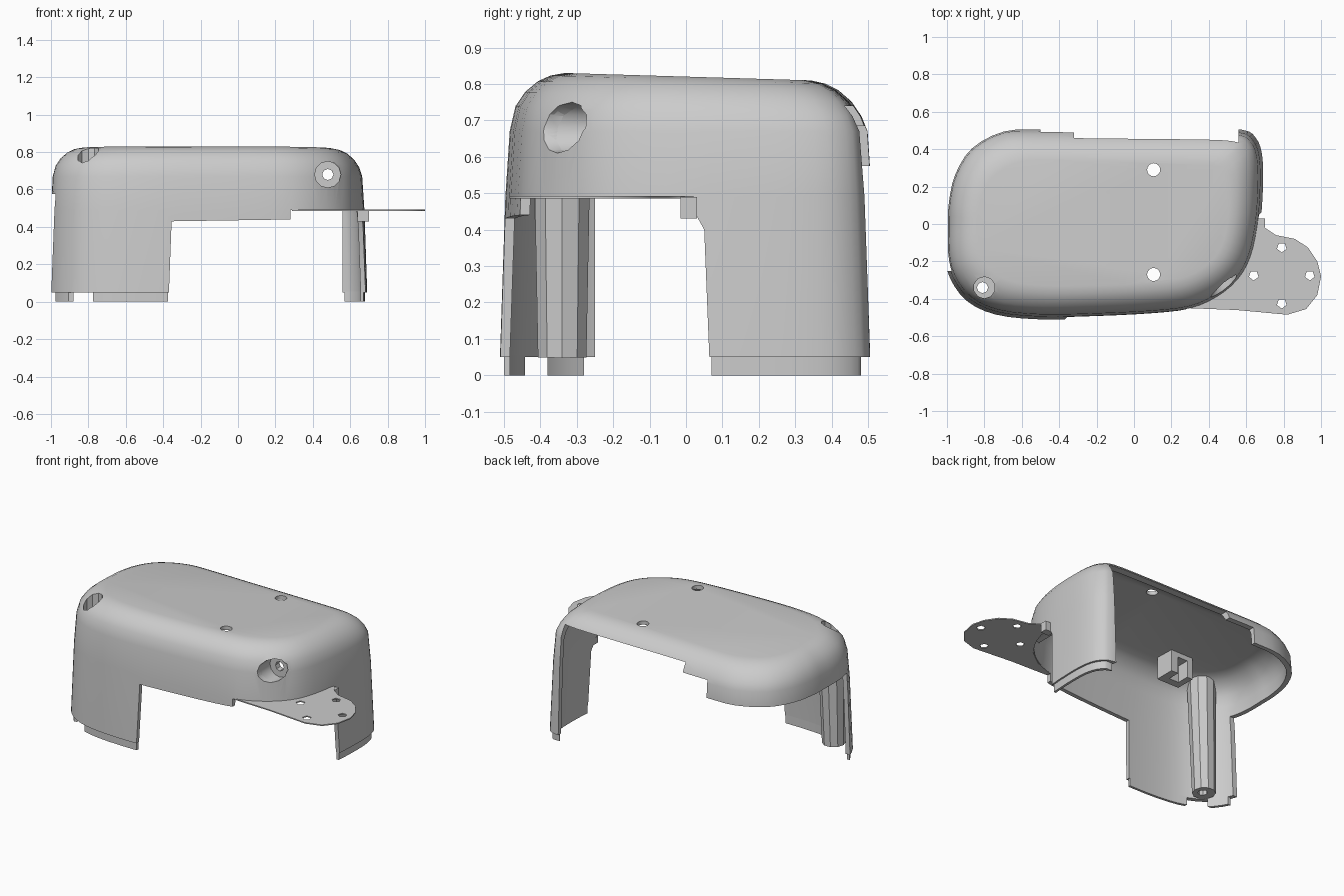
import bpy, bmesh, math
from mathutils import Vector, Matrix

if "Cube" in bpy.data.objects:
    bpy.data.objects.remove(bpy.data.objects["Cube"], do_unlink=True)

grey = bpy.data.materials.new("plain grey")
grey.use_nodes = True
grey.diffuse_color = (0.6, 0.6, 0.6, 1)
grey.node_tree.nodes["Principled BSDF"].inputs["Base Color"].default_value = (0.6, 0.6, 0.6, 1)


def finish(name, bm):
    bmesh.ops.recalc_face_normals(bm, faces=bm.faces)
    me = bpy.data.meshes.new(name)
    bm.to_mesh(me)
    bm.free()
    ob = bpy.data.objects.new(name, me)
    bpy.context.collection.objects.link(ob)
    me.materials.append(grey)
    return ob


def box(name, lo, hi):
    bm = bmesh.new()
    lo, hi = Vector(lo), Vector(hi)
    mat = Matrix.Translation((lo + hi) / 2) @ Matrix.Diagonal((*(hi - lo), 1))
    bmesh.ops.create_cube(bm, size=1, matrix=mat)
    return finish(name, bm)


def rod(name, start, end, r1, r2, sides=12):
    bm = bmesh.new()
    a, b = Vector(start), Vector(end)
    turn = (b - a).to_track_quat('Z', 'Y').to_matrix().to_4x4()
    bmesh.ops.create_cone(bm, cap_ends=True, segments=sides, radius1=r1, radius2=r2,
                          depth=(b - a).length, matrix=Matrix.Translation((a + b) / 2) @ turn)
    return finish(name, bm)


def prism(name, points, shift):
    bm = bmesh.new()
    face = bm.faces.new([bm.verts.new(p) for p in points])
    new = bmesh.ops.extrude_face_region(bm, geom=[face])["geom"]
    bmesh.ops.translate(bm, vec=shift, verts=[v for v in new if isinstance(v, bmesh.types.BMVert)])
    # Extruding may keep the first face; make sure the prism is closed
    if any(len(e.link_faces) == 1 for e in bm.edges):
        bmesh.ops.holes_fill(bm, edges=bm.edges, sides=0)
    return finish(name, bm)


def cut(ob, cutter, op='DIFFERENCE', keep=False):
    m = ob.modifiers.new("cut", 'BOOLEAN')
    m.operation, m.solver, m.object = op, 'EXACT', cutter
    dg = bpy.context.evaluated_depsgraph_get()
    me = bpy.data.meshes.new_from_object(ob.evaluated_get(dg))
    ob.modifiers.clear()
    ob.data = me
    if not keep:
        bpy.data.objects.remove(cutter, do_unlink=True)


# Plan outline, counter-clockwise from the left side
plan = [(-1, 0), (-1, -.15), (-.97, -.28), (-.88, -.4), (-.73, -.47), (-.5, -.495),
        (-.2, -.49), (.1, -.475), (.3, -.45), (.44, -.39), (.55, -.3), (.62, -.18),
        (.66, 0), (.675, .2), (.67, .36), (.635, .45), (.56, .49), (.3, .5),
        (-.2, .505), (-.5, .51), (-.7, .5), (-.87, .41), (-.96, .27), (-.995, .12)]


def smooth_loop(pts, steps=3):
    out, n = [], len(pts)
    for i in range(n):
        p0, p1, p2, p3 = (Vector(pts[(i + k) % n]) for k in (-1, 0, 1, 2))
        for s in range(steps):
            t = s / steps
            out.append(0.5 * (2 * p1 + (p2 - p0) * t + (2 * p0 - 5 * p1 + 4 * p2 - p3) * t * t
                              + (3 * p1 - p0 - 3 * p2 + p3) * t ** 3))
    return out


outline = smooth_loop(plan)


def inset(d):
    # Shrink towards the middle so that tight corners never fold over
    return [(max((p.x + .16) * (1 - d / .84) - .16, -1), p.y * (1 - d / .5)) for p in outline]


def loft(name, rings):
    bm = bmesh.new()
    loops = []
    for d, z in rings:
        slope = 0.03 if z > 0.7 else 0
        loops.append([bm.verts.new((x, y, z - slope * (y + .33))) for x, y in inset(d)])
    n = len(outline)
    for a, b in zip(loops, loops[1:]):
        for i in range(n):
            j = (i + 1) % n
            bm.faces.new((a[i], a[j], b[j], b[i]))
    bm.faces.new(loops[-1])
    bm.faces.new(loops[0][::-1])
    return finish(name, bm)


# Cover shell with rounded top edge, hollowed from below
rings = [(-.015, .05), (0, .49), (.012, .67), (.028, .735), (.055, .775),
         (.09, .805), (.125, .822), (.165, .83)]
shell = loft("cover_shell", rings)
cut(shell, loft("hollow", [(d + .026, z - .024) for d, z in rings]))
core = loft("core_helper", [(d + .008, z - .008) for d, z in rings])

# Openings that leave two legs and the stepped rims
cut(shell, prism("front_opening", [(-.375, -.7, -.1), (-.355, -.7, .43), (.29, -.7, .44),
                                   (.29, -.7, -.1)], (0, .7, 0)))
cut(shell, prism("right_opening", [(.28, -.7, -.1), (.28, -.7, .49), (.28, 0, .49),
                                   (.28, .05, .4), (.28, .07, -.1)], (.7, 0, 0)))
cut(shell, box("back_opening", (-.32, .1, -.1), (.56, .8, .74)))
cut(shell, box("back_step", (-.5, .1, -.1), (-.31, .8, .685)))
cut(shell, box("left_opening", (-1.2, -.25, -.1), (-.49, .8, .575)))

# Screw post and corner boss, trimmed to the shell
post = rod("screw_post", (-.82, -.34, .05), (-.8, -.34, .79), .07, .085, 10)
boss = rod("corner_boss", (.48, -.45, .68), (.48, -.22, .68), .088, .088)
for part in (post, boss):
    cut(part, core, 'INTERSECT', True)
bpy.data.objects.remove(core, do_unlink=True)
for part in (shell, post):
    cut(part, rod("post_bore", (-.8, -.34, .71), (-.8, -.34, 1), .058, .058, 10))
cut(post, rod("post_hole", (-.81, -.34, -.1), (-.81, -.34, 1), .03, .03, 8))
for part in (shell, boss):
    cut(part, rod("boss_bore", (.48, -.8, .68), (.48, -.26, .68), .07, .07))
cut(boss, rod("boss_hole", (.48, -.5, .68), (.48, 0, .68), .03, .03, 8))

# Holes in the top
for y in (.29, -.27):
    cut(shell, rod("top_hole", (.105, y, .7), (.105, y, 1), .035, .035, 16))

# Lips under the legs
lip_spans = [("front_lip", (-.775, -.7, -.1), (-.375, -.2, .2)),
             ("left_lip", (-1.2, -.38, -.1), (-.88, -.28, .2)),
             ("right_lip", (.57, .07, -.1), (.9, .48, .2))]
for name, lo, hi in lip_spans:
    lip = loft(name, [(-.004, 0), (-.004, .06)])
    cut(lip, loft("lip_inner", [(.012, -.1), (.012, .2)]))
    cut(lip, box("lip_span", lo, hi), 'INTERSECT')

# Thin mounting plate with four holes
plate = prism("mounting_plate", [(x, y, .486) for x, y in (
    (.29, -.45), (.55, -.46), (.82, -.485), (.92, -.455), (.98, -.38), (1, -.28), (.98, -.2),
    (.93, -.125), (.86, -.08), (.76, -.06), (.7, -.02), (.68, .02), (.64, .01), (.63, -.08),
    (.59, -.2), (.52, -.3), (.42, -.375), (.29, -.425))], (0, 0, .007))
for x, y in ((.64, -.275), (.79, -.125), (.94, -.275), (.79, -.425)):
    cut(plate, rod("plate_hole", (x, y, .4), (x, y, .6), .027, .027, 5))

# Small tab on the right wall and C-shaped clip under the top
box("side_tab", (.64, -.015, .43), (.7, .03, .49))
clip = box("inner_clip", (-.59, -.3, .66), (-.43, -.17, .81))
cut(clip, box("clip_slot", (-.55, -.25, .6), (-.48, -.1, .77)))

# Shading
for ob in bpy.data.objects:
    if ob.type == 'MESH' and grey.name in ob.data.materials:
        bpy.ops.object.select_all(action='DESELECT')
        ob.select_set(True)
        bpy.context.view_layer.objects.active = ob
        bpy.ops.object.shade_smooth_by_angle(angle=math.radians(35))
